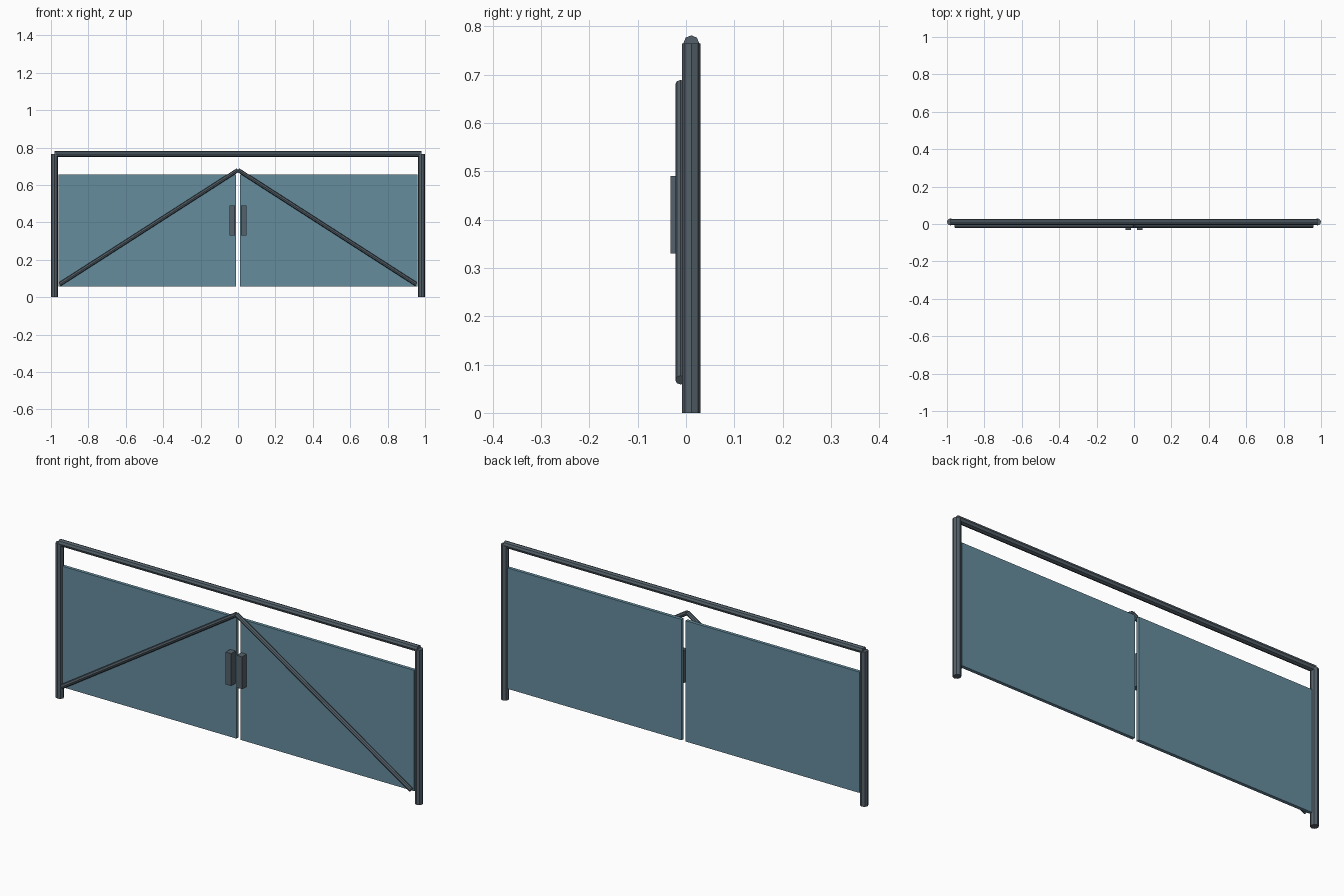
import bpy
from mathutils import Vector

old = bpy.data.objects.get("Cube")
if old:
    bpy.data.objects.remove(old, do_unlink=True)


def make_material(name, rgb):
    m = bpy.data.materials.new(name)
    m.use_nodes = True
    m.diffuse_color = (*rgb, 1)
    m.node_tree.nodes["Principled BSDF"].inputs["Base Color"].default_value = (*rgb, 1)
    return m


steel = make_material("dark_steel", (0.09, 0.12, 0.145))
glass = make_material("blue_panel", (0.13, 0.265, 0.34))


def finish(name, mat):
    ob = bpy.context.object
    ob.name = name
    ob.data.materials.append(mat)


def tube(name, start, end, radius):
    """Eight-sided bar between two points."""
    a, b = Vector(start), Vector(end)
    bpy.ops.mesh.primitive_cylinder_add(
        vertices=8, radius=radius, depth=(b - a).length, location=(a + b) / 2,
        rotation=(b - a).to_track_quat('Z', 'Y').to_euler())
    finish(name, steel)


def box(name, low, high, mat):
    a, b = Vector(low), Vector(high)
    bpy.ops.mesh.primitive_cube_add(size=1, location=(a + b) / 2)
    bpy.context.object.scale = b - a
    bpy.ops.object.transform_apply(location=False, rotation=False, scale=True)
    finish(name, mat)


FRAME_Y = 0.011

# Top rail
tube("top_rail", (-0.981, FRAME_Y, 0.765), (0.981, FRAME_Y, 0.765), 0.0165)

# Each side: post, door leaf, diagonal brace, pull handle
for side, s in (("left", 1), ("right", -1)):
    tube(side + "_post", (s * 0.981, FRAME_Y, 0), (s * 0.981, FRAME_Y, 0.765), 0.019)
    x_in, x_out = sorted((s * 0.011, s * 0.961))
    box(side + "_door_panel", (x_in, 0.003, 0.058), (x_out, 0.019, 0.655), glass)
    tube(side + "_brace", (s * 0.954, -0.011, 0.068), (0, -0.011, 0.68), 0.011)
    x_in, x_out = sorted((s * 0.015, s * 0.045))
    box(side + "_handle", (x_in, -0.032, 0.33), (x_out, 0.003, 0.49), steel)
